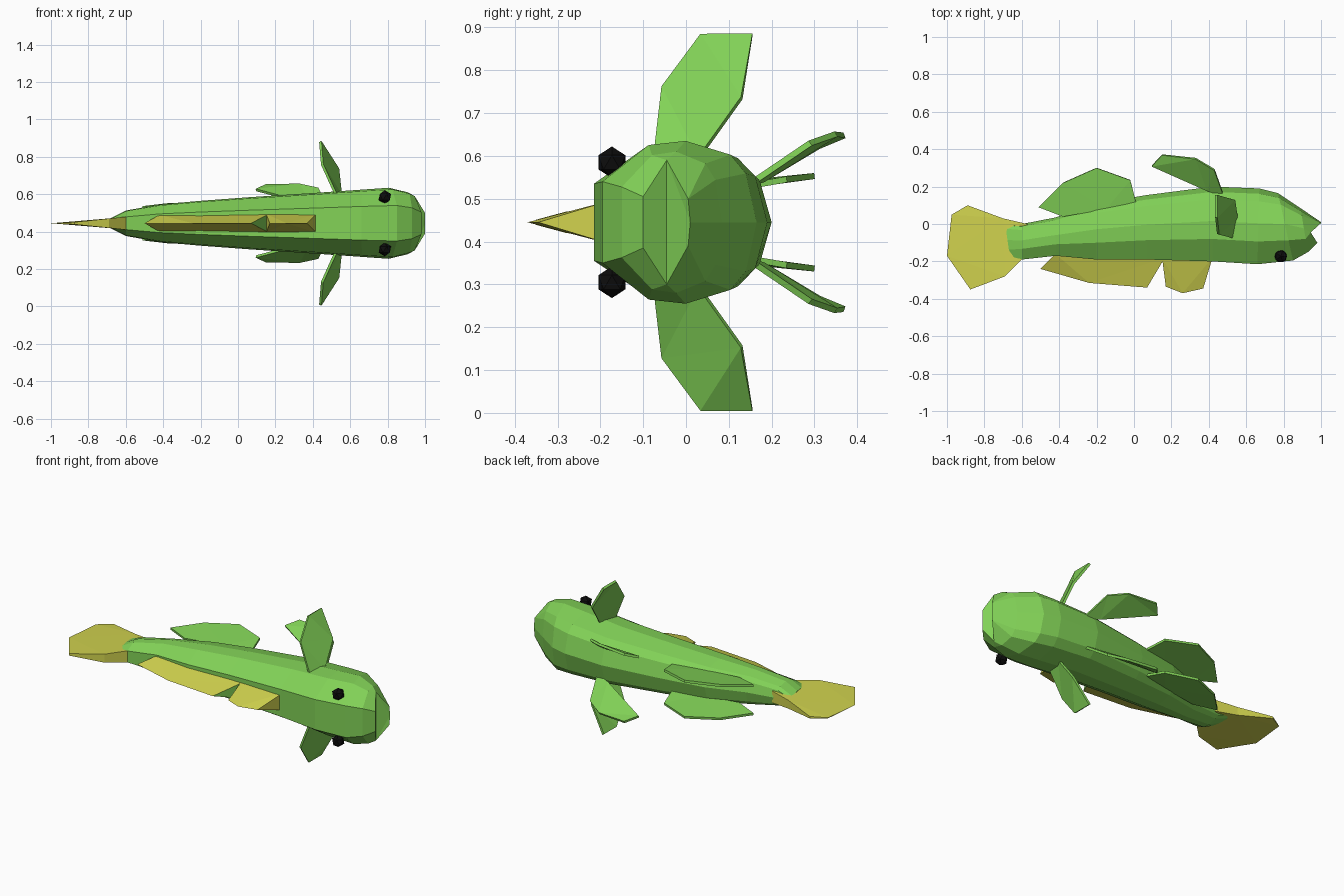
import bpy, bmesh
from mathutils import Vector

if "Cube" in bpy.data.objects:
    bpy.data.objects.remove(bpy.data.objects["Cube"])

CZ = 0.445  # height of the fish's plane of symmetry (it lies on its side)


def material(name, rgb):
    m = bpy.data.materials.new(name)
    m.diffuse_color = (*rgb, 1)
    m.use_nodes = True
    m.node_tree.nodes["Principled BSDF"].inputs["Base Color"].default_value = m.diffuse_color
    return m


GREEN = material("leaf green", (0.223, 0.645, 0.095))
YELLOW = material("fin yellow", (0.63, 0.645, 0.076))
BLACK = material("eye black", (0.004, 0.004, 0.004))


def finish(name, bm, *mats):
    bmesh.ops.remove_doubles(bm, verts=bm.verts, dist=0.0005)
    bmesh.ops.triangulate(bm, faces=[f for f in bm.faces if len(f.verts) > 4])
    bmesh.ops.recalc_face_normals(bm, faces=bm.faces)
    me = bpy.data.meshes.new(name)
    bm.to_mesh(me)
    bm.free()
    ob = bpy.data.objects.new(name, me)
    bpy.context.collection.objects.link(ob)
    for m in mats:
        me.materials.append(m)
    return ob


def add_face(bm, verts):
    uniq = []
    for v in verts:
        if all((v.co - u.co).length > 0.0005 for u in uniq):
            uniq.append(v)
    if len(uniq) > 2:
        return bm.faces.new(uniq)


# ---- body: rings from tail to head ----
# cross-section half: (fraction from back to belly, fraction of half width)
SECTION = [(0, 0.5), (0.3, 0.95), (0.54, 1.0), (0.83, 0.83), (0.93, 0.6), (1, 0)]
# x at back, x at belly, y at back, y at belly, half width
RINGS = [(-0.66, -0.69, -0.20, 0.01, 0.03), (-0.60, -0.60, -0.19, 0.00, 0.068),
         (-0.42, -0.42, -0.17, 0.035, 0.10), (-0.20, -0.20, -0.19, 0.11, 0.12),
         (0.07, 0.07, -0.19, 0.155, 0.14), (0.42, 0.42, -0.20, 0.20, 0.163),
         (0.66, 0.67, -0.215, 0.19, 0.18), (0.85, 0.77, -0.195, 0.165, 0.19),
         (0.93, 0.89, -0.15, 0.085, 0.165)]


def full_ring(half):
    right = [(x, y, CZ + z) for x, y, z in half]
    left = [(x, y, CZ - z) for x, y, z in reversed(half[:-1])]
    return right + left


bm = bmesh.new()
loops = []
for xd, xv, yd, yv, w in RINGS:
    loops.append(full_ring([(xd + (xv - xd) * t, yd + (yv - yd) * t, w * k)
                            for t, k in SECTION]))
# lips: upper lip, mouth corners, lower lip
upper, corner, lower = (0.98, -0.10, 0.06), (0.945, -0.045, 0.145), (1.0, 0.005, 0.055)
loops.append(full_ring([upper, corner, corner, lower, lower, (1.0, 0.01, 0)]))
vl = [[bm.verts.new(p) for p in ring] for ring in loops]
n = len(vl[0])
for a, b in zip(vl, vl[1:]):
    for i in range(n):
        j = (i + 1) % n
        add_face(bm, [a[i], a[j], b[j], b[i]])
add_face(bm, vl[0])
lip = vl[-1]
add_face(bm, [lip[0], lip[1], lip[-2], lip[-1]])             # roof of mouth
add_face(bm, [lip[1], lip[3], lip[5], lip[7], lip[-2]])      # floor of mouth
finish("body", bm, GREEN)


# ---- wedge fins in the symmetry plane: points are (x, y, half thickness) ----
def wedge_fin(name, pts, green_front=False):
    bm = bmesh.new()
    top = [bm.verts.new((x, y, CZ + h)) for x, y, h in pts]
    bot = [bm.verts.new((x, y, CZ - h)) for x, y, h in pts]
    add_face(bm, top)
    add_face(bm, bot[::-1])
    for i in range(len(pts)):
        j = (i + 1) % len(pts)
        add_face(bm, [top[i], bot[i], bot[j], top[j]])
    ob = finish(name, bm, YELLOW, GREEN)
    if green_front:
        for p in ob.data.polygons:
            if p.normal.x > 0.5:
                p.material_index = 1


wedge_fin("front_back_fin", [(0.42, -0.18, 0.05), (0.37, -0.345, 0), (0.26, -0.37, 0),
                             (0.17, -0.335, 0), (0.15, -0.18, 0.05)])
wedge_fin("rear_back_fin", [(0.165, -0.18, 0.05), (0.07, -0.34, 0), (-0.24, -0.315, 0),
                            (-0.50, -0.24, 0), (-0.42, -0.16, 0.045)], True)
wedge_fin("tail_fin", [(-0.57, 0.0, 0.035), (-0.70, 0.03, 0.025), (-0.89, 0.10, 0.006),
                       (-0.975, 0.05, 0.002), (-1.0, -0.17, 0), (-0.875, -0.35, 0.006),
                       (-0.69, -0.28, 0.025), (-0.60, -0.19, 0.035)])

# ---- paired fins: (x, y, distance from symmetry plane) ----
PAIRED = {
    "side_fin": [(0.525, -0.075, 0.15), (0.45, -0.055, 0.315), (0.44, 0.035, 0.437),
                 (0.44, 0.155, 0.437), (0.535, 0.13, 0.29), (0.55, 0.03, 0.15)],
    "front_belly_fin": [(0.48, 0.15, 0.09), (0.43, 0.29, 0.185), (0.33, 0.35, 0.206),
                        (0.15, 0.37, 0.203), (0.095, 0.31, 0.178), (0.39, 0.18, 0.10)],
    "rear_belly_fin": [(0.01, 0.12, 0.08), (-0.02, 0.235, 0.10), (-0.20, 0.30, 0.108),
                       (-0.38, 0.22, 0.10), (-0.51, 0.09, 0.085), (-0.38, 0.04, 0.075),
                       (-0.15, 0.08, 0.078)],
}
for name, pts in PAIRED.items():
    for side, s in (("upper", 1), ("lower", -1)):
        bm = bmesh.new()
        bm.faces.new([bm.verts.new((x, y, CZ + s * z)) for x, y, z in pts])
        ob = finish(f"{side}_{name}", bm, GREEN)
        mod = ob.modifiers.new("thickness", 'SOLIDIFY')
        mod.thickness = 0.014
        mod.offset = 0

# ---- eyes ----
for side, s in (("upper", 1), ("lower", -1)):
    bm = bmesh.new()
    bmesh.ops.create_icosphere(bm, subdivisions=1, radius=0.037)
    bmesh.ops.translate(bm, verts=bm.verts, vec=Vector((0.785, -0.173, CZ + s * 0.14)))
    finish(f"{side}_eye", bm, BLACK)
